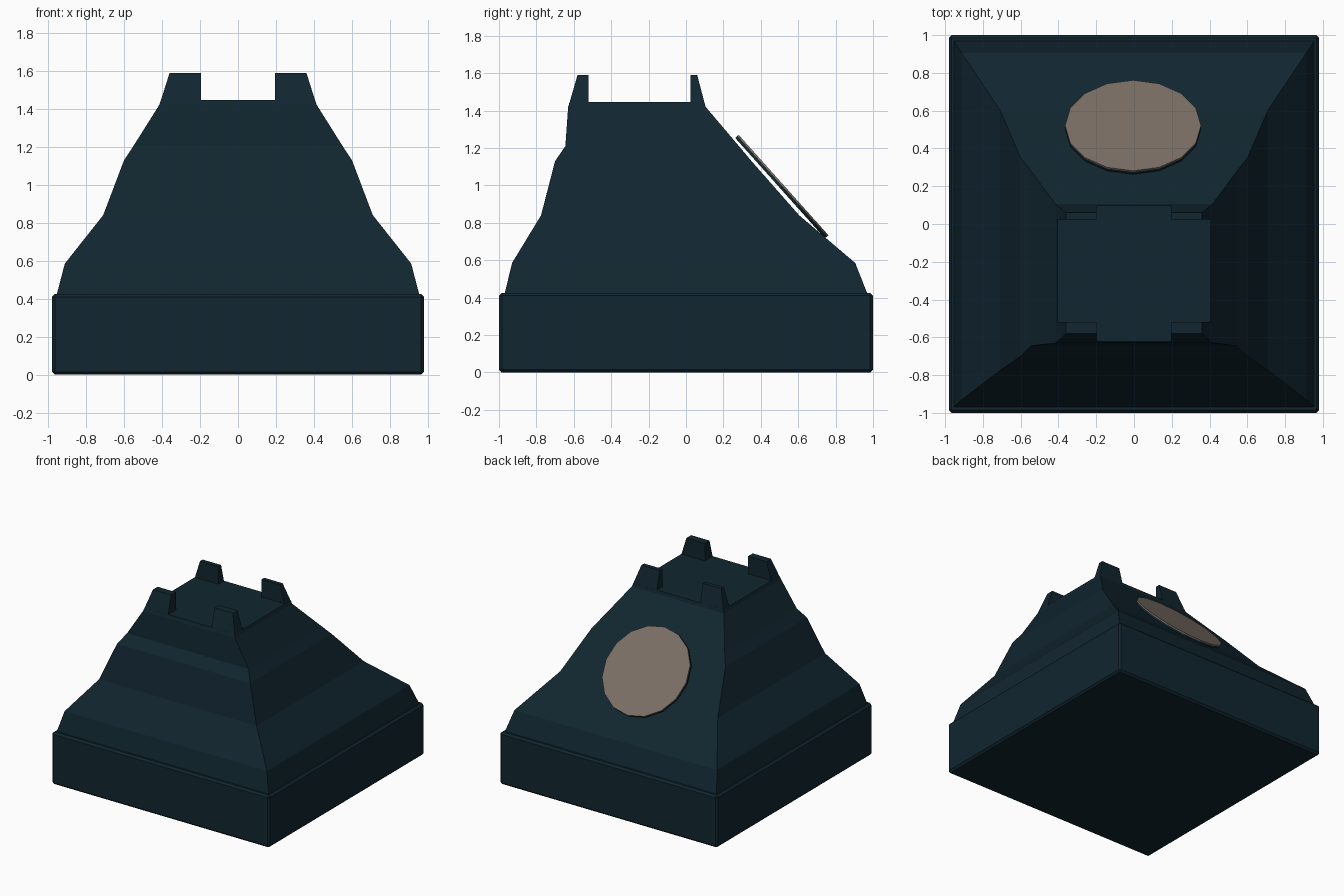
import bpy, bmesh, math
from mathutils import Vector

if "Cube" in bpy.data.objects:
    bpy.data.objects.remove(bpy.data.objects["Cube"])


def material(name, rgb):
    m = bpy.data.materials.new(name)
    m.diffuse_color = (*rgb, 1)
    m.use_nodes = True
    m.node_tree.nodes["Principled BSDF"].inputs["Base Color"].default_value = m.diffuse_color
    return m


NAVY = material("dark navy", (0.0055, 0.019, 0.029))
TAN = material("warm grey", (0.20, 0.16, 0.13))


def loft(name, sections, mat):
    """Stack of rectangles (z, x0, x1, y0, y1) joined into a closed solid."""
    bm = bmesh.new()
    rings = [[bm.verts.new((x, y, z)) for x, y in ((x0, y0), (x1, y0), (x1, y1), (x0, y1))]
             for z, x0, x1, y0, y1 in sections]
    for a, b in zip(rings, rings[1:]):
        for i in range(4):
            j = (i + 1) % 4
            bm.faces.new((a[i], a[j], b[j], b[i]))
    bm.faces.new(rings[0][::-1])
    bm.faces.new(rings[-1])
    bmesh.ops.recalc_face_normals(bm, faces=bm.faces)
    me = bpy.data.meshes.new(name)
    bm.to_mesh(me)
    bm.free()
    me.materials.append(mat)
    ob = bpy.data.objects.new(name, me)
    bpy.context.collection.objects.link(ob)
    return ob


# plinth with slightly softened edges
base = loft("base_plinth", [(0, -0.98, 0.98, -1, 1), (0.425, -0.98, 0.98, -1, 1)], NAVY)
bev = base.modifiers.new("edge", "BEVEL")
bev.width = 0.015
bev.segments = 1

# stepped, tapering housing: z, half width, front y, back y
profile = [
    (0.42, 0.955, -0.97, 0.97),
    (0.585, 0.912, -0.93, 0.905),
    (0.84, 0.71, -0.775, 0.605),
    (1.13, 0.60, -0.70, 0.35),
    (1.21, 0.547, -0.645, 0.283),
    (1.42, 0.415, -0.63, 0.105),
    (1.447, 0.406, -0.622, 0.098),
]
loft("housing", [(z, -w, w, f, b) for z, w, f, b in profile], NAVY)

# four cradle prongs on the top corners
for side, sx in (("left", -1), ("right", 1)):
    for end, inner, low, high in (("front", -0.52, -0.622, -0.58), ("back", 0.025, 0.098, 0.06)):
        loft(f"cradle_prong_{end}_{side}",
             [(1.445, *sorted((sx * 0.195, sx * 0.406)), *sorted((inner, low))),
              (1.59, *sorted((sx * 0.195, sx * 0.36)), *sorted((inner, high)))], NAVY)

# round dial lying on the sloped back: dark backing and light face plate
tilt = math.radians(48.2)
normal = Vector((0, math.sin(tilt), math.cos(tilt)))
centre = Vector((-0.005, 0.503, 0.985))
for name, depth, offset, mat in (("dial_backing", 0.016, 0.008, NAVY),
                                 ("dial_face", 0.009, 0.0205, TAN)):
    bpy.ops.mesh.primitive_cylinder_add(vertices=16, radius=0.36, depth=depth,
                                        location=centre + normal * offset,
                                        rotation=(-tilt, 0, 0))
    ob = bpy.context.object
    ob.name = name
    ob.data.materials.append(mat)
